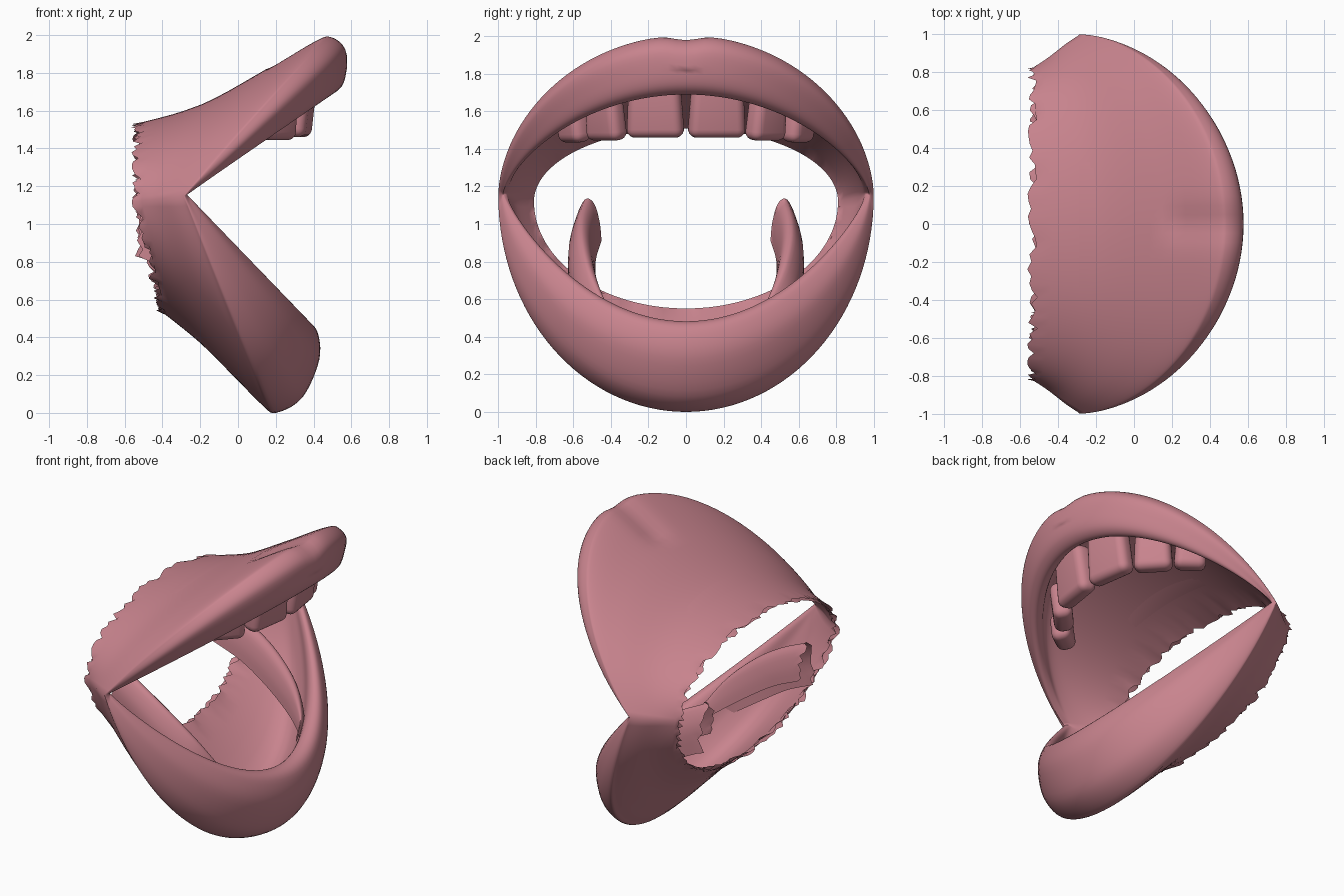
import bpy, bmesh, math, random
from mathutils import Vector

if "Cube" in bpy.data.objects:
    bpy.data.objects.remove(bpy.data.objects["Cube"])

random.seed(4)
mat = bpy.data.materials.new("pink_flesh")
mat.diffuse_color = (0.58, 0.23, 0.27, 1)
mat.use_nodes = True
mat.node_tree.nodes["Principled BSDF"].inputs["Base Color"].default_value = mat.diffuse_color


def spline(pts, steps):
    """Catmull-Rom through tuples of any length."""
    out = []
    for i in range(len(pts) - 1):
        quad = (pts[max(i - 1, 0)], pts[i], pts[i + 1], pts[min(i + 2, len(pts) - 1)])
        for k in range(steps):
            t = k / steps
            out.append(tuple(0.5 * (2 * b + (c - a) * t + (2 * a - 5 * b + 4 * c - d) * t * t
                                    + (3 * b - a - 3 * c + d) * t ** 3) for a, b, c, d in zip(*quad)))
    return out + [tuple(pts[-1])]


def loft(name, rows, closed):
    bm = bmesh.new()
    grid = [[bm.verts.new(p) for p in row] for row in rows]
    for a, b in zip(grid, grid[1:]):
        n = len(a)
        for i in range(n if closed else n - 1):
            j = (i + 1) % n
            bm.faces.new((a[i], a[j], b[j], b[i]))
    bmesh.ops.recalc_face_normals(bm, faces=bm.faces)
    return finish(name, bm)


def finish(name, bm):
    me = bpy.data.meshes.new(name)
    bm.to_mesh(me)
    bm.free()
    ob = bpy.data.objects.new(name, me)
    bpy.context.collection.objects.link(ob)
    me.materials.append(mat)
    for f in me.polygons:
        f.use_smooth = True
    return ob


# Mouth shell: rings from the torn back rim, over the lips, and back inside
# x_top, z_top, x_corner, y_corner, z_corner, x_bottom, z_bottom, power_top, power_bottom
RINGS = [
    (-.54, 1.53, -.54, .82, 1.12, -.41, .54, 1, 1),
    (-.20, 1.63, -.45, .88, 1.13, -.20, .37, 1, 1),
    (.15, 1.82, -.36, .95, 1.14, .00, .17, 1, 1),
    (.42, 1.98, -.30, .99, 1.15, .13, .04, 1.05, 1),
    (.50, 2.00, -.285, 1.0, 1.15, .20, .00, 1.1, 1),
    (.57, 1.94, -.275, .99, 1.15, .34, .08, 1.1, 1.1),
    (.575, 1.82, -.27, .98, 1.155, .43, .28, 1.25, 1.3),
    (.55, 1.73, -.27, .975, 1.155, .42, .43, 1.35, 1.6),
    (.49, 1.69, -.275, .97, 1.16, .36, .48, 1.4, 1.7),
    (.43, 1.73, -.29, .955, 1.16, .29, .45, 1.35, 1.6),
    (.36, 1.83, -.32, .94, 1.15, .19, .28, 1.2, 1.3),
    (.10, 1.74, -.40, .90, 1.14, .00, .22, 1, 1),
    (-.53, 1.51, -.53, .81, 1.12, -.40, .55, 1, 1),
]
SEG = 128
rows = []
fine = spline(RINGS, 5)
for r, (xt, zt, xc, yc, zc, xb, zb, pt, pb) in enumerate(fine):
    row = []
    for i in range(SEG):
        a = 2 * math.pi * i / SEG
        c, y = math.cos(a), yc * math.sin(a)
        x1, z1, p = (xt, zt, pt) if c > 0 else (xb, zb, pb)
        w = abs(c) ** p
        x, z = xc + (x1 - xc) * w, zc + (z1 - zc) * w
        if c > 0 and 10 < r < 30:                      # dip in the middle of the upper lip
            z -= .025 * math.exp(-(y / .09) ** 2)
        if r in (0, len(fine) - 1):                    # ragged rim
            x += random.uniform(-.025, .03)
        row.append((x, y, z))
    rows.append(row)
loft("mouth_shell", rows, True)


# Upper teeth, rounded blocks along the arch
def tooth(name, x, y, z, sx, sy, sz, turn):
    bm = bmesh.new()
    bmesh.ops.create_cube(bm, size=1)
    for v in bm.verts:
        taper = .88 if v.co.z > 0 else 1
        v.co = Vector((v.co.x * sx, v.co.y * sy * taper, v.co.z * sz))
    ob = finish(name, bm)
    ob.location = (x, y, z)
    ob.rotation_euler = (0, .12, turn)
    bev = ob.modifiers.new("round", 'BEVEL')
    bev.width, bev.segments = min(sx, sy) * .4, 5


TEETH = [(.33, .165, 1.62, .12, .31, .32, .15), (.21, .43, 1.57, .12, .24, .25, .75),
         (.06, .60, 1.53, .12, .20, .19, .95)]
for side in (-1, 1):
    for n, (x, y, z, sx, sy, sz, turn) in enumerate(TEETH):
        tooth(f"upper_tooth_{n}_{side}", x, y * side, z, sx, sy, sz, turn * side)

# Torn ridge along each side of the mouth floor: x, y, z of crest, size
CREST = [(-.53, .54, 1.13, 1), (-.32, .57, 1.03, 1), (-.13, .57, .91, 1),
         (.05, .53, .75, .85), (.16, .45, .59, .5), (.19, .36, .5, .2)]
ARCH = spline([(.05, -.30), (.05, -.12), (.0, .0), (-.05, -.02), (-.08, -.12), (-.09, -.22)], 4)
for side in (-1, 1):
    strip = []
    for k, (x, y, z, s) in enumerate(spline(CREST, 5)):
        strip.append([(x + (random.uniform(-.02, .03) if k == 0 else 0), side * (y + dy * s), z + dz * s)
                      for dy, dz in ARCH])
    loft(f"floor_ridge_{side}", strip, False)
